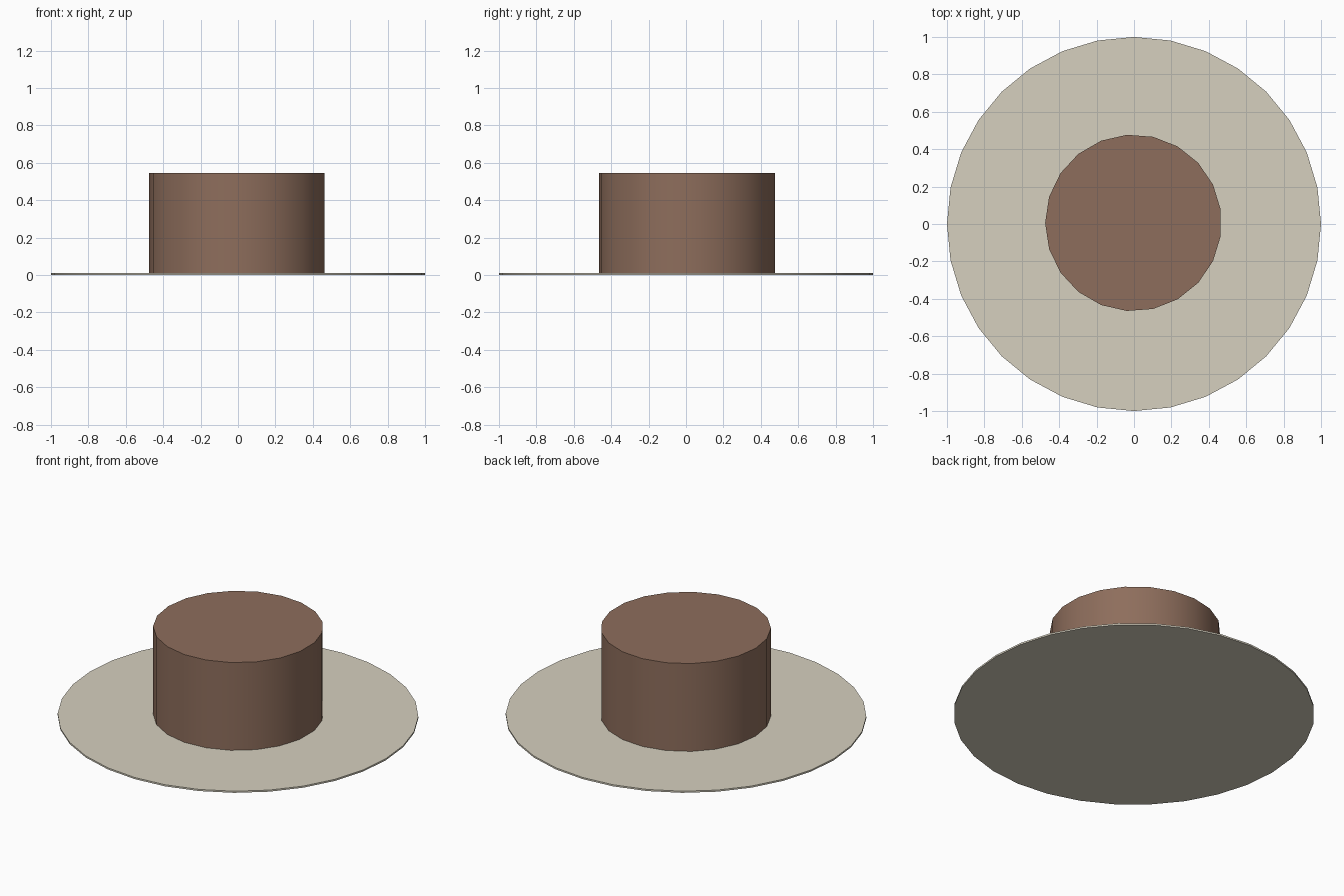
import bpy
import math

if "Cube" in bpy.data.objects:
    bpy.data.objects.remove(bpy.data.objects["Cube"])


def material(name, rgb):
    mat = bpy.data.materials.new(name)
    mat.diffuse_color = (*rgb, 1.0)
    mat.use_nodes = True
    mat.node_tree.nodes["Principled BSDF"].inputs["Base Color"].default_value = mat.diffuse_color
    return mat


def cylinder(name, sides, radius, z0, z1, centre, turn, mat):
    bpy.ops.mesh.primitive_cylinder_add(
        vertices=sides, radius=radius, depth=z1 - z0,
        location=(centre[0], centre[1], (z0 + z1) / 2), rotation=(0, 0, turn))
    obj = bpy.context.object
    obj.name = name
    obj.data.materials.append(mat)
    bpy.ops.object.transform_apply(location=True, rotation=True, scale=True)
    bpy.ops.object.shade_smooth_by_angle(angle=math.radians(30))
    return obj


# Thin round base plate
cylinder("base_disc", 32, 1.0, 0.0, 0.01, (0, 0), 0,
         material("pale_stone", (0.67, 0.63, 0.52)))

# Short drum standing on the plate, one corner pointing to -x
cylinder("drum", 21, 0.472, 0.005, 0.547, (-0.003, 0.006), math.radians(90),
         material("brown", (0.27, 0.155, 0.107)))
